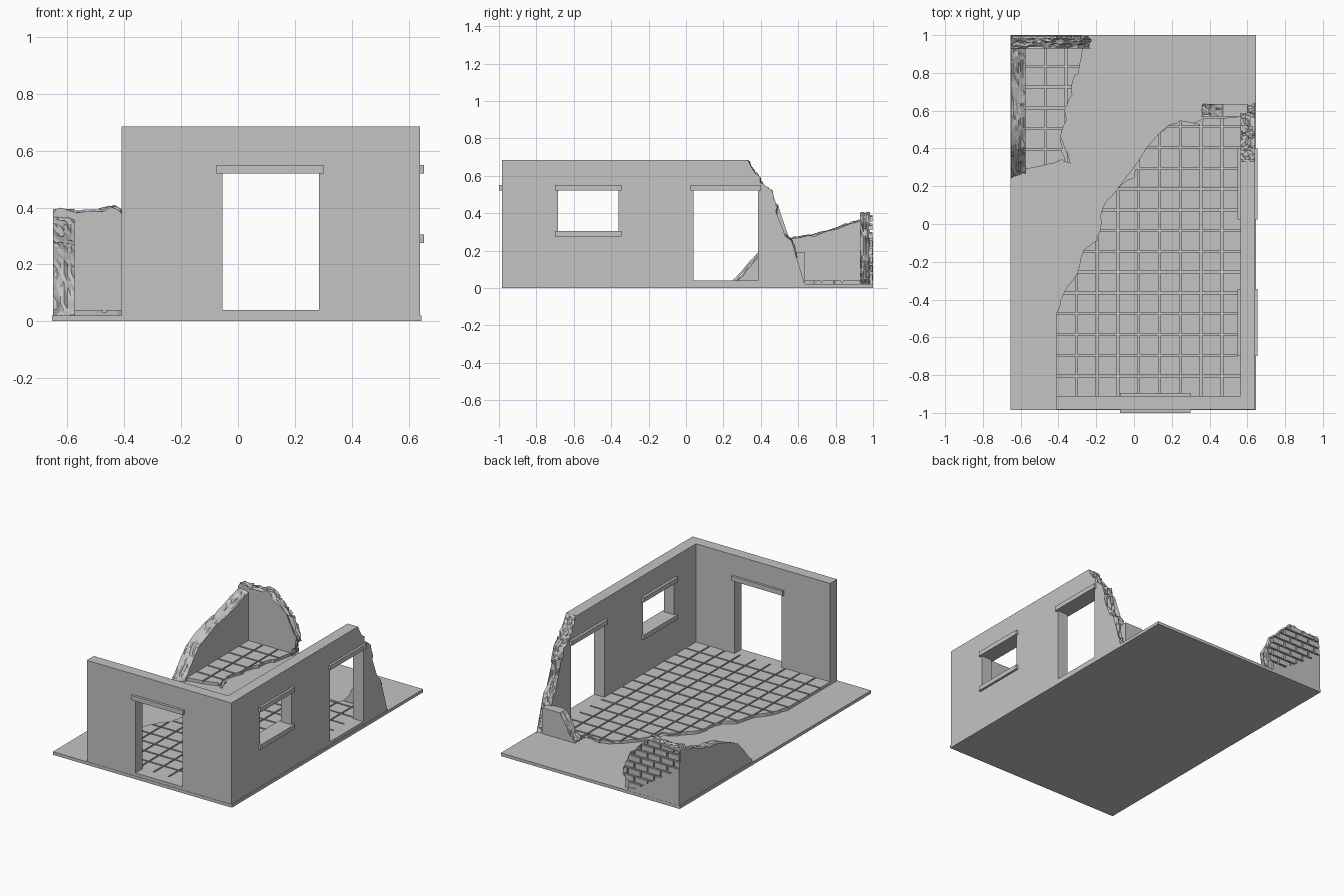
import bpy, bmesh, random

random.seed(4)
if "Cube" in bpy.data.objects:
    bpy.data.objects.remove(bpy.data.objects["Cube"])

concrete = bpy.data.materials.new("concrete_grey")
concrete.use_nodes = True
GREY = (0.55, 0.55, 0.55, 1)
concrete.diffuse_color = GREY
concrete.node_tree.nodes["Principled BSDF"].inputs["Base Color"].default_value = GREY


def place(axis, u, v, w):
    """Profile point (u, v) at depth w along the axis."""
    return {"x": (w, u, v), "y": (u, w, v), "z": (u, v, w)}[axis]


def add_loft(bm, axis, rings):
    """Closed solid through a list of (depth, profile) rings."""
    loops = [[bm.verts.new(place(axis, u, v, w)) for u, v in pts] for w, pts in rings]
    bm.faces.new(loops[0])
    bm.faces.new(loops[-1])
    n = len(loops[0])
    for a, b in zip(loops, loops[1:]):
        for i in range(n):
            j = (i + 1) % n
            bm.faces.new((a[i], a[j], b[j], b[i]))


def finish(name, bm):
    bmesh.ops.triangulate(bm, faces=bm.faces[:])
    bmesh.ops.recalc_face_normals(bm, faces=bm.faces[:])
    mesh = bpy.data.meshes.new(name)
    bm.to_mesh(mesh)
    bm.free()
    mesh.materials.append(concrete)
    obj = bpy.data.objects.new(name, mesh)
    bpy.context.collection.objects.link(obj)
    return obj


def prism(name, axis, pts, lo, hi):
    bm = bmesh.new()
    add_loft(bm, axis, [(lo, pts), (hi, pts)])
    return finish(name, bm)


def rect(u0, u1, v0, v1):
    return [(u0, v0), (u1, v0), (u1, v1), (u0, v1)]


def box(name, x0, x1, y0, y1, z0, z1):
    return prism(name, "z", rect(x0, x1, y0, y1), z0, z1)


def jagged(pts, amount):
    """Split each segment of a broken edge and roughen the inner points."""
    out = [pts[0]]
    for (u0, v0), (u1, v1) in zip(pts, pts[1:]):
        for t in (1 / 3, 2 / 3, 1):
            out.append((u0 + (u1 - u0) * t + random.uniform(-amount, amount),
                        v0 + (v1 - v0) * t + random.uniform(-amount, amount)))
    out[-1] = pts[-1]
    return out


def broken_wall(name, axis, clean, broken, lo, hi, lean=0.0, rough=0.008, layers=6):
    bm = bmesh.new()
    rings = []
    for k in range(layers + 1):
        t = k / layers
        edge = [(u + lean * t, v) for u, v in jagged(broken, rough)]
        rings.append((lo + (hi - lo) * t, clean + edge))
    add_loft(bm, axis, rings)
    return finish(name, bm)


def cut(obj, *bounds):
    """Cut a box-shaped opening and drop the cutter."""
    cutter = box("opening_cutter", *bounds)
    cutter.hide_render = True
    mod = obj.modifiers.new("opening", "BOOLEAN")
    mod.operation, mod.object, mod.solver = "DIFFERENCE", cutter, "EXACT"
    bpy.context.view_layer.objects.active = obj
    bpy.ops.object.modifier_apply(modifier=mod.name)
    bpy.data.objects.remove(cutter)


def clip(poly, u0, u1, v0, v1):
    """Part of a polygon inside a rectangle."""
    for k, sign, lim in ((0, 1, u0), (0, -1, -u1), (1, 1, v0), (1, -1, -v1)):
        out = []
        for i, p in enumerate(poly):
            q = poly[i - 1]
            dp, dq = sign * p[k] - lim, sign * q[k] - lim
            if (dp >= 0) != (dq >= 0):
                t = dq / (dq - dp)
                out.append((q[0] + (p[0] - q[0]) * t, q[1] + (p[1] - q[1]) * t))
            if dp >= 0:
                out.append(p)
        poly = out
    return poly


def area(p):
    return abs(sum(p[i - 1][0] * p[i][1] - p[i][0] * p[i - 1][1] for i in range(len(p)))) / 2


def cells(name, axis, poly, w, h, gap, lo, hi, bond=0.0):
    """Tiles or bricks with open joints, trimmed to a polygon."""
    bm = bmesh.new()
    us, vs = [p[0] for p in poly], [p[1] for p in poly]
    v, row = min(vs), 0
    while v < max(vs):
        u = min(us) - bond * w * (row % 2)
        while u < max(us):
            part = clip(poly, u, u + w - gap, v, v + h - gap)
            if len(part) > 2 and area(part) > 0.0001:
                add_loft(bm, axis, [(lo, part), (hi, part)])
            u += w
        v, row = v + h, row + 1
    return finish(name, bm)


# Ground slab
box("ground_slab", -0.655, 0.645, -0.985, 1.0, 0, 0.02)

# Main floor with a broken diagonal edge, and the surviving corner floor
main_edge = [(0.565, 0.57), (0.37, 0.56), (0.35, 0.53), (0.24, 0.545), (0.18, 0.52),
             (0.12, 0.47), (0.06, 0.4), (0.02, 0.33), (0, 0.25), (-0.08, 0.2),
             (-0.12, 0.15), (-0.17, 0.09), (-0.18, -0.04), (-0.2, -0.09), (-0.27, -0.14),
             (-0.3, -0.26), (-0.37, -0.36), (-0.41, -0.47)]
corner_edge = [(-0.575, 0.29), (-0.45, 0.32), (-0.38, 0.335), (-0.34, 0.32), (-0.38, 0.38),
               (-0.385, 0.47), (-0.36, 0.55), (-0.37, 0.6), (-0.33, 0.68), (-0.33, 0.75),
               (-0.3, 0.8), (-0.27, 0.93)]
floors = {"main_floor": [(-0.41, -0.91), (0.565, -0.91)] + jagged(main_edge, 0.005),
          "corner_floor": jagged(corner_edge, 0.005) + [(-0.575, 0.93)]}
for name, outline in floors.items():
    prism(name, "z", outline, 0.015, 0.031)
    cells(name + "_tiles", "z", outline, 0.11, 0.11, 0.01, 0.03, 0.04)

# Front wall with doorway
front = box("front_wall", -0.41, 0.64, -0.983, -0.91, 0.004, 0.685)
cut(front, -0.055, 0.285, -1.1, -0.8, 0.04, 0.52)
box("front_door_lintel", -0.075, 0.30, -1.0, -0.895, 0.52, 0.55)

# Side wall with window, doorway and a collapsed end
side_break = [(0.33, 0.685), (0.35, 0.64), (0.39, 0.59), (0.41, 0.55), (0.455, 0.52),
              (0.47, 0.46), (0.488, 0.44), (0.485, 0.34), (0.52, 0.29), (0.57, 0.25),
              (0.585, 0.18), (0.6, 0.1), (0.62, 0.05), (0.64, 0.004)]
side = broken_wall("side_wall", "x", [(-0.98, 0.004), (-0.98, 0.685)], side_break, 0.565, 0.64)
cut(side, 0.4, 0.8, -0.685, -0.36, 0.305, 0.52)
cut(side, 0.4, 0.8, 0.04, 0.385, 0.04, 0.52)
for name, y0, y1, z0 in (("window_lintel", -0.70, -0.345, 0.52),
                         ("window_sill", -0.70, -0.345, 0.275),
                         ("side_door_lintel", 0.025, 0.40, 0.52)):
    box(name, 0.548, 0.655, y0, y1, z0, z0 + 0.03)

# Low remnant of the back wall beside the side wall
broken_wall("back_wall_stub", "y", [(0.6, 0.004), (0.6, 0.19)],
            [(0.47, 0.19), (0.43, 0.13), (0.40, 0.06), (0.36, 0.03), (0.36, 0.004)],
            0.57, 0.635, rough=0.005)

# Ruined corner: sloping outer wall
broken_wall("corner_side_wall", "x", [(0.985, 0.37), (0.985, 0.004)],
            [(0.235, 0.004), (0.25, 0.04), (0.32, 0.12), (0.385, 0.19), (0.48, 0.24),
             (0.57, 0.27), (0.65, 0.28), (0.75, 0.305), (0.85, 0.34), (0.93, 0.37),
             (0.955, 0.395)],
            -0.65, -0.575, lean=0.03, rough=0.006)

# Ruined corner: back wall core, exposed bricks and remaining plaster
broken_wall("corner_back_wall", "y", [(-0.65, 0.004), (-0.65, 0.38)],
            [(-0.64, 0.395), (-0.57, 0.38), (-0.5, 0.385), (-0.43, 0.4), (-0.36, 0.33),
             (-0.28, 0.25), (-0.235, 0.14), (-0.25, 0.06), (-0.27, 0.004)],
            0.93, 0.985, rough=0.012)
plaster_edge = [(-0.28, 0.04), (-0.36, 0.05), (-0.47, 0.12), (-0.55, 0.12),
                (-0.6, 0.2), (-0.65, 0.27)]
cells("exposed_bricks", "y",
      plaster_edge + [(-0.645, 0.37), (-0.57, 0.375), (-0.42, 0.39), (-0.35, 0.32),
                      (-0.27, 0.24), (-0.24, 0.14)],
      0.095, 0.045, 0.01, 0.975, 0.996, bond=0.5)
prism("back_plaster", "y", [(-0.65, 0.004), (-0.27, 0.004)] + jagged(plaster_edge, 0.004),
      0.975, 0.999)
